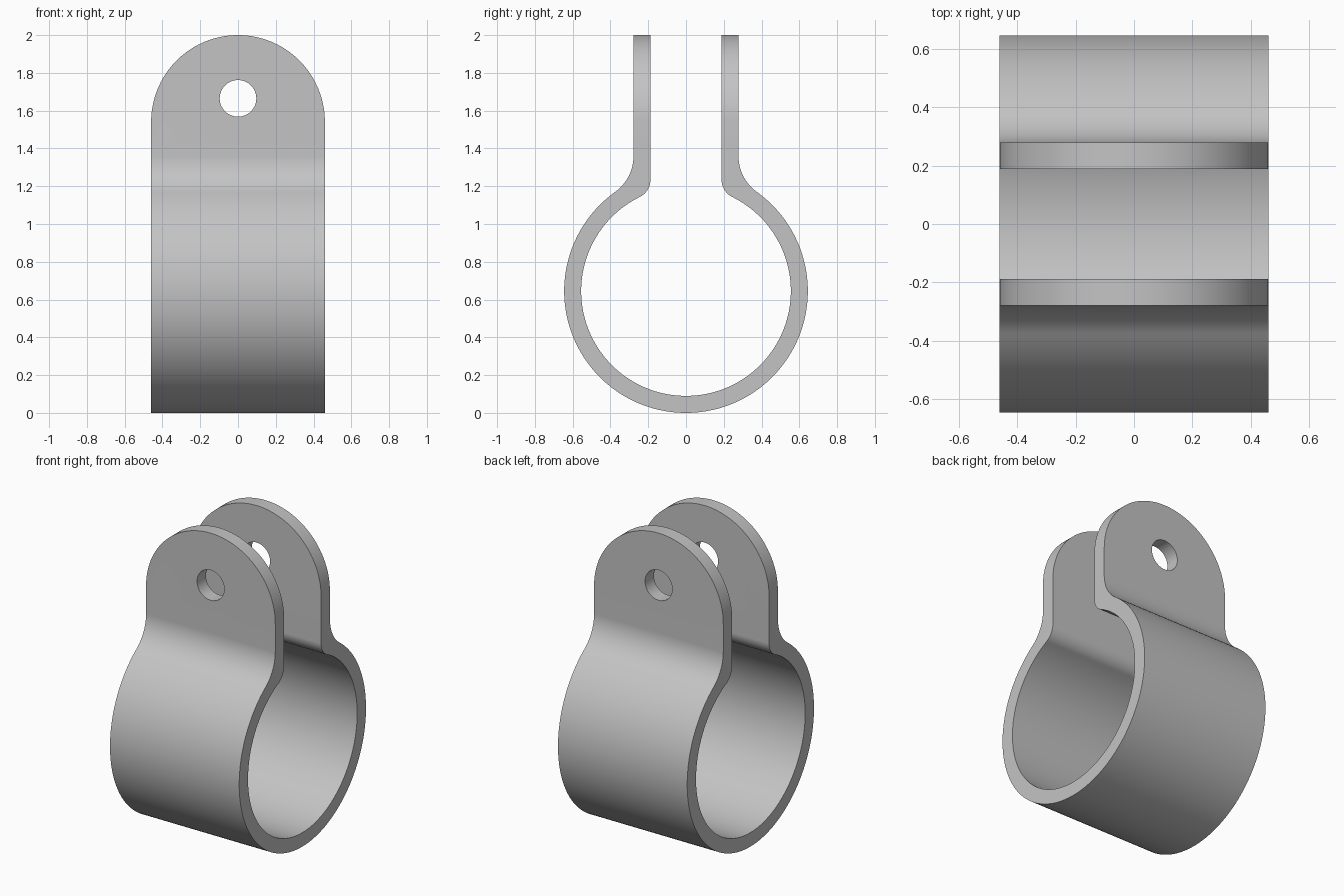
import bpy, bmesh, math
from math import pi, atan2, hypot
from mathutils import Vector

if "Cube" in bpy.data.objects:
    bpy.data.objects.remove(bpy.data.objects["Cube"])

RING_Z, R_OUT, R_IN = 0.645, 0.645, 0.555     # clamp ring
TAB_IN, TAB_OUT, TOP = 0.188, 0.278, 2.0      # tab faces along y
HALF_W = 0.46                                 # half width along x
HOLE_Z, HOLE_R = 1.665, 0.097

steel = bpy.data.materials.new("plain grey metal")
steel.use_nodes = True
grey = (0.55, 0.55, 0.55, 1)
steel.diffuse_color = grey
steel.node_tree.nodes["Principled BSDF"].inputs["Base Color"].default_value = grey


def arc(cy, cz, r, a0, a1, n):
    return [(cy + r * math.cos(a0 + (a1 - a0) * i / n),
             cz + r * math.sin(a0 + (a1 - a0) * i / n)) for i in range(n + 1)]


def half_path(ring_r, tab_y, fillet):
    """Ring bottom, round the ring, through the tangent fillet, up the tab."""
    cy = tab_y + fillet
    dz = math.sqrt((ring_r + fillet) ** 2 - cy ** 2)
    a = atan2(dz, cy)
    ring = arc(0, RING_Z, ring_r, -pi / 2, a, 72)
    bend = arc(cy, RING_Z + dz, fillet, a + pi, pi, 24)
    return ring + bend[1:] + [(tab_y, TOP + 0.1)]


def flip(path):
    return [(-u, v) for u, v in path[1:]]


def prism(name, outline, to_3d, direction):
    """Extrude a closed outline into a solid."""
    bm = bmesh.new()
    face = bm.faces.new([bm.verts.new(to_3d(u, v)) for u, v in outline])
    ext = bmesh.ops.extrude_face_region(bm, geom=[face])
    moved = [g for g in ext["geom"] if isinstance(g, bmesh.types.BMVert)]
    bmesh.ops.translate(bm, verts=moved, vec=Vector(direction))
    bmesh.ops.recalc_face_normals(bm, faces=bm.faces[:])
    mesh = bpy.data.meshes.new(name)
    bm.to_mesh(mesh)
    bm.free()
    mesh.materials.append(steel)
    ob = bpy.data.objects.new(name, mesh)
    bpy.context.collection.objects.link(ob)
    return ob


def cut(target, cutter, operation):
    mod = target.modifiers.new(operation.lower(), "BOOLEAN")
    mod.operation, mod.object, mod.solver = operation, cutter, "EXACT"
    bpy.context.view_layer.objects.active = target
    bpy.ops.object.modifier_apply(modifier=mod.name)
    bpy.data.objects.remove(cutter)


# Strap: one bent band with two upright tabs
outer = half_path(R_OUT, TAB_OUT, 0.235)
inner = half_path(R_IN, TAB_IN, 0.103)
band = flip(outer)[::-1] + outer + inner[::-1] + flip(inner)
clamp = prism("pipe_clamp", band, lambda y, z: (-0.6, y, z), (1.2, 0, 0))

# Trim to the front outline: straight sides with a round top
outline = [(-HALF_W, -0.2), (HALF_W, -0.2)] + arc(0, TOP - HALF_W, HALF_W, 0, pi, 72)
cut(clamp, prism("outline_cutter", outline, lambda x, z: (x, -1, z), (0, 2, 0)), "INTERSECT")

# Bolt hole through both tabs
hole = arc(0, HOLE_Z, HOLE_R, 0, 2 * pi, 48)[:-1]
cut(clamp, prism("hole_cutter", hole, lambda x, z: (x, -1, z), (0, 2, 0)), "DIFFERENCE")

bpy.ops.object.select_all(action="DESELECT")
clamp.select_set(True)
bpy.context.view_layer.objects.active = clamp
bpy.ops.object.shade_smooth_by_angle(angle=math.radians(30))
